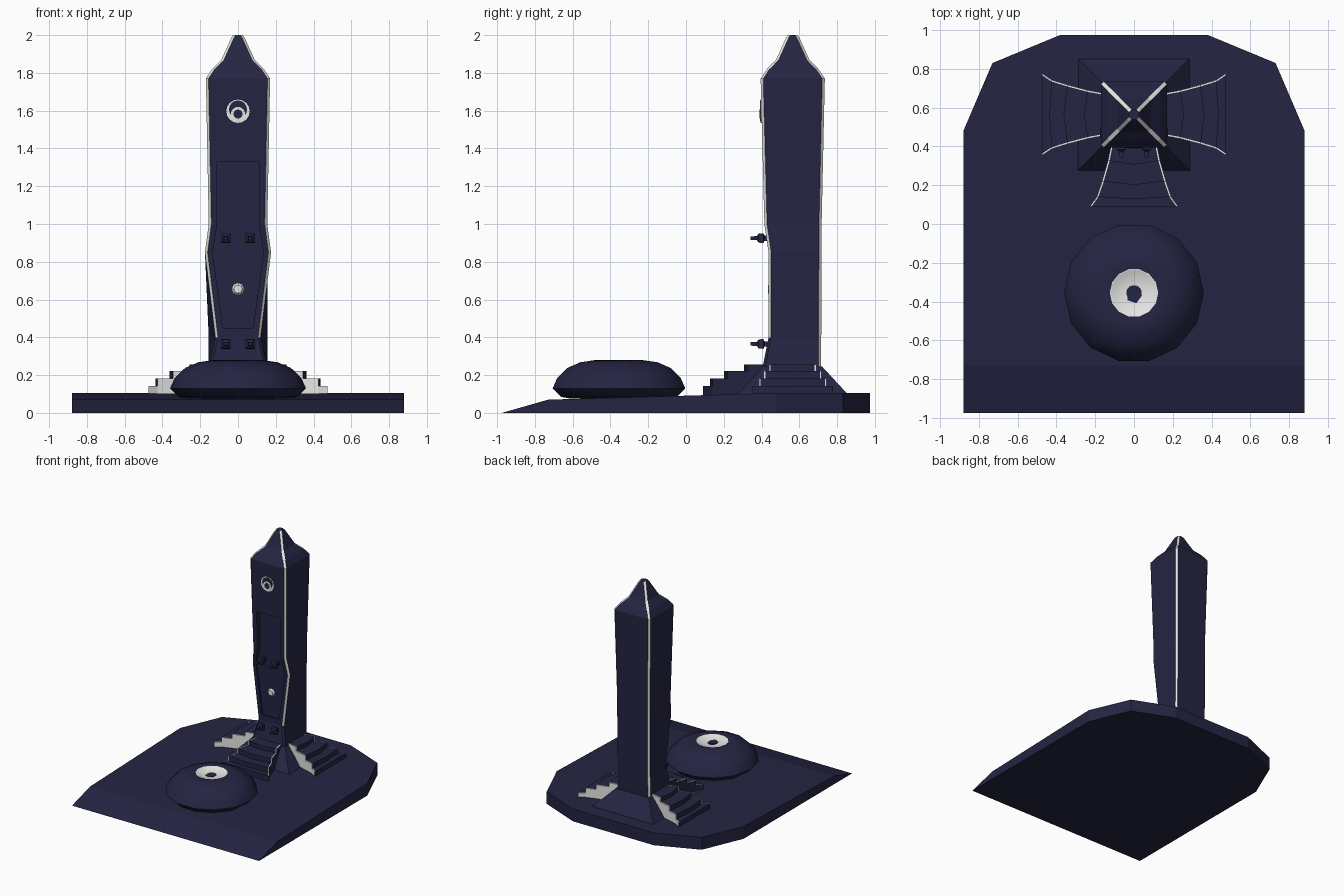
import bpy, bmesh, math
from mathutils import Vector, Matrix

if "Cube" in bpy.data.objects:
    bpy.data.objects.remove(bpy.data.objects["Cube"])


def material(name, rgb):
    m = bpy.data.materials.new(name)
    m.diffuse_color = (*rgb, 1)
    m.use_nodes = True
    m.node_tree.nodes["Principled BSDF"].inputs["Base Color"].default_value = m.diffuse_color
    return m


NAVY = material("dark navy stone", (0.018, 0.018, 0.056))
PALE = material("pale trim", (0.8, 0.8, 0.78))
TY = 0.565  # tower centre in y


def loft(name, rings, pale=lambda i, j: False, cap_pale=False):
    """Skin a list of equal-length rings, capping both ends."""
    bm = bmesh.new()
    vs = [[bm.verts.new(p) for p in r] for r in rings]
    n = len(rings[0])
    for i in range(len(vs) - 1):
        for j in range(n):
            k = (j + 1) % n
            f = bm.faces.new((vs[i][j], vs[i][k], vs[i + 1][k], vs[i + 1][j]))
            f.material_index = int(pale(i, j))
    for r in (vs[0], vs[-1]):
        bm.faces.new(r).material_index = int(cap_pale)
    bmesh.ops.remove_doubles(bm, verts=bm.verts, dist=1e-5)
    bmesh.ops.dissolve_degenerate(bm, edges=bm.edges, dist=1e-5)
    bmesh.ops.recalc_face_normals(bm, faces=bm.faces)
    me = bpy.data.meshes.new(name)
    bm.to_mesh(me)
    bm.free()
    me.materials.append(NAVY)
    me.materials.append(PALE)
    ob = bpy.data.objects.new(name, me)
    bpy.context.collection.objects.link(ob)
    return ob


def circle(r, z, n, cy=0.0):
    return [(r * math.cos(2 * math.pi * k / n), cy + r * math.sin(2 * math.pi * k / n), z)
            for k in range(n)]


def disc(name, x, z, r, y0, y1, n, pale, r1=None):
    """Short prism whose axis points to the front."""
    def ring(rr, y):
        return [(x + px, y, z + py) for px, py, _ in circle(rr, 0, n)]
    return loft(name, [ring(r, y1), ring(r1 or r, y0)], lambda i, j: pale, pale)


# ground slab with ramped front and clipped back corners: y, half width, top z
slab = [(-0.975, 0.88, 0.0), (-0.73, 0.88, 0.07), (0.48, 0.88, 0.105),
        (0.83, 0.73, 0.105), (0.975, 0.38, 0.105)]
loft("ground_slab", [[(-w, y, 0), (w, y, 0), (w, y, z), (-w, y, z)] for y, w, z in slab])

# rounded cushion stone with a pale dished ring on top
prof = [(0.26, 0.075), (0.315, 0.085), (0.36, 0.13), (0.335, 0.185), (0.28, 0.238),
        (0.21, 0.268), (0.125, 0.28), (0.115, 0.274), (0.04, 0.262)]
stone = loft("cushion_stone", [circle(r, z, 14, -0.355) for r, z in prof],
             lambda i, j: i >= 6)
bpy.context.view_layer.objects.active = stone
stone.select_set(True)
bpy.ops.object.shade_smooth_by_angle(angle=math.radians(40))
loft("ring_centre", [circle(0.04, 0.255, 5, -0.37), circle(0.04, 0.266, 5, -0.37)])


# tower with chamfered pale corners: z, front half width, back half width, front y, back y
def tower_ring(z, wf, wb, yf, yb, c=0.014):
    return [(-wf + c, yf, z), (wf - c, yf, z), (wf, yf + c, z), (wb, yb - c, z),
            (wb - c, yb, z), (-wb + c, yb, z), (-wb, yb - c, z), (-wf, yf + c, z)]


levels = [(0.10, 0.155, 0.155, 0.40, 0.715), (0.24, 0.155, 0.155, 0.405, 0.715),
          (0.40, 0.12, 0.155, 0.437, 0.716), (0.85, 0.175, 0.155, 0.437, 0.717),
          (1.0, 0.155, 0.155, 0.415, 0.718)]
levels += [(z, w, w, TY - w, TY + w) for z, w in
           [(1.77, 0.17), (1.82, 0.137), (1.87, 0.088), (1.985, 0.036), (2.0, 0.026)]]
tower = loft("tower", [tower_ring(*l) for l in levels],
             lambda i, j: (j in (1, 7) and i >= 2) or (j in (3, 5) and i >= 1))

# recessed front panel
panel = [(0.08, 0.45), (0.135, 0.85), (0.11, 1.0), (0.11, 1.33)]
outline = panel + [(-x, z) for x, z in reversed(panel)]
cutter = loft("panel_cutter", [[(x, y, z) for x, z in outline] for y in (0.3, 0.45)])
cutter.hide_render = True
mod = tower.modifiers.new("panel_recess", "BOOLEAN")
mod.operation, mod.solver, mod.object = "DIFFERENCE", "EXACT", cutter
bpy.context.view_layer.objects.active = tower
bpy.ops.object.modifier_apply(modifier=mod.name)
bpy.data.objects.remove(cutter)

# flared foot
loft("tower_foot", [[(s * w, TY + t * w, z) for s, t in ((-1, -1), (1, -1), (1, 1), (-1, 1))]
                    for w, z in ((0.29, 0.1), (0.156, 0.245))])

# round eye: stacked thin discs, offset to leave crescents
for k, (z, r, pale) in enumerate([(1.597, 0.062, True), (1.606, 0.048, False),
                                  (1.582, 0.038, True), (1.582, 0.024, False)]):
    disc("eye_disc_%d" % k, 0, z, r, 0.395 - 0.002 * k, 0.405, 16, pale)

# pale stud in the lower panel
disc("panel_stud", 0, 0.655, 0.036, 0.435, 0.452, 8, True, 0.022)

# four square pegs on the front
for z in (0.925, 0.365):
    for x in (-0.065, 0.065):
        rings = []
        for y, w in [(0.45, 0.014), (0.415, 0.014), (0.41, 0.026), (0.385, 0.024),
                     (0.375, 0.011), (0.342, 0.009)]:
            rings.append([(x - w, y, z - w), (x + w, y, z - w), (x + w, y, z + w), (x - w, y, z + w)])
        loft("front_peg", rings)

# three flights of steps: distance from tower centre, half width, z, bow of the edge
steps = [(0.475, 0.228, 0.142, 0.0), (0.425, 0.192, 0.182, 0.012),
         (0.345, 0.165, 0.222, 0.018), (0.24, 0.135, 0.257, 0.018)]


def flight(name, angle, scale, pale_walls):
    rot = Matrix.Rotation(angle, 3, "Z")
    rings = []
    last_z = 0.095
    for d, w, z, bow in steps + [(0.14, 0.115, 0.257, 0.0)]:
        w *= scale
        for zz in (last_z, z):
            pts = [(-w, -d, 0.095), (w, -d, 0.095), (w, -d, zz), (w - 0.009, -d, zz),
                   (0, -d - bow, zz), (-w + 0.009, -d, zz), (-w, -d, zz)]
            rings.append([rot @ Vector(p) + Vector((0, TY, 0)) for p in pts])
        last_z = z
    white = (1, 2, 5, 6) if pale_walls else (2, 5)
    loft(name, rings[1:], lambda i, j: j in white)


flight("front_steps", 0, 1.0, False)
flight("right_steps", math.pi / 2, 0.93, True)
flight("left_steps", -math.pi / 2, 0.93, True)
